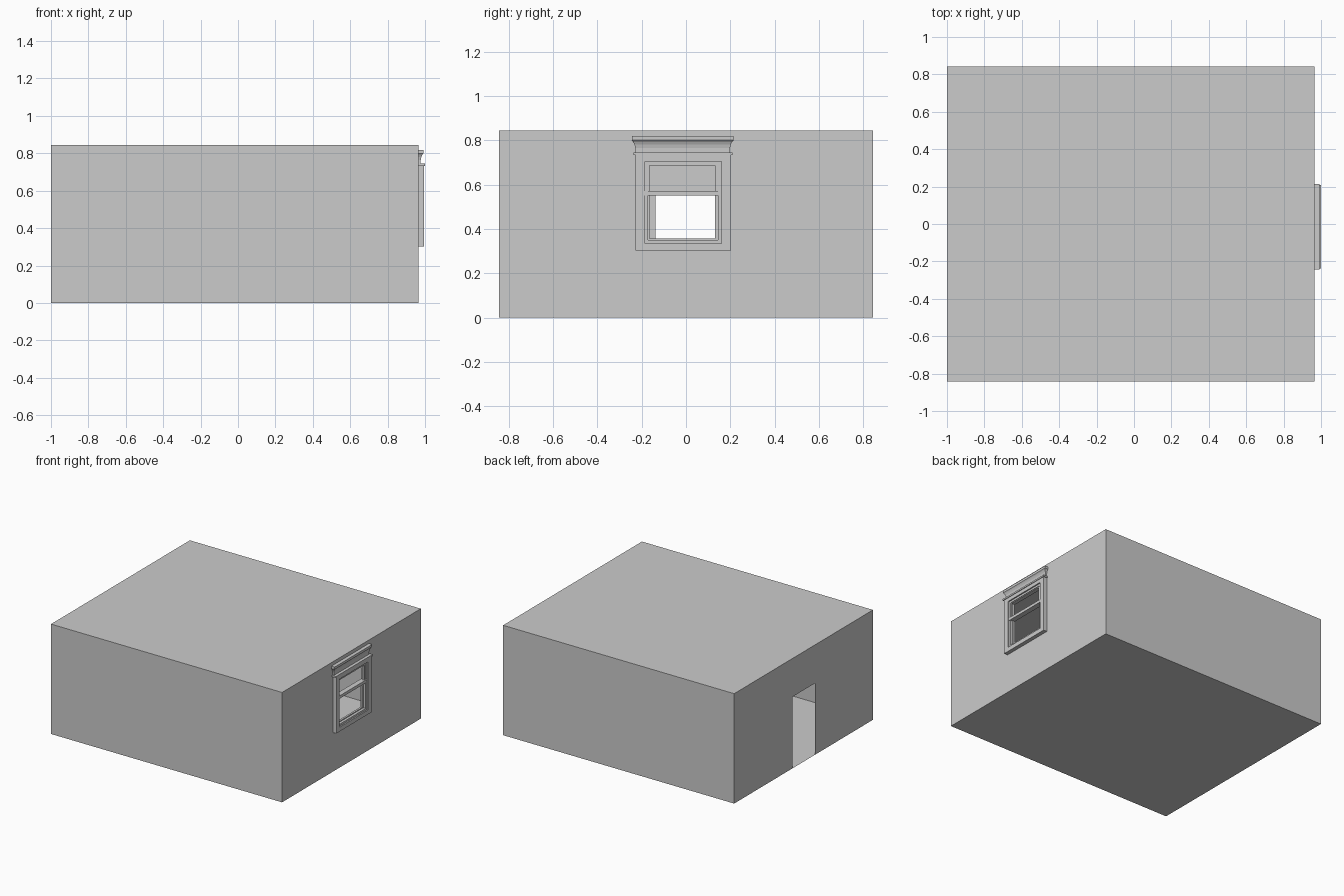
import bpy, bmesh
from mathutils import Vector

if "Cube" in bpy.data.objects:
    bpy.data.objects.remove(bpy.data.objects["Cube"])

X0, X1, Y, H = -1.0, 0.965, 0.843, 0.845   # room extents
CY = -0.015                                # window centre line


def finish(bm, name):
    me = bpy.data.meshes.new(name)
    bm.to_mesh(me)
    bm.free()
    ob = bpy.data.objects.new(name, me)
    bpy.context.collection.objects.link(ob)
    return ob


def box(bm, x0, x1, y0, y1, z0, z1):
    verts = bmesh.ops.create_cube(bm, size=1)["verts"]
    for v in verts:
        v.co = Vector(((x0 + x1) / 2 + v.co.x * (x1 - x0),
                       (y0 + y1) / 2 + v.co.y * (y1 - y0),
                       (z0 + z1) / 2 + v.co.z * (z1 - z0)))


def ring(name, x0, x1, outer, inner):
    """Rectangular frame in the wall plane; rects are (y0, y1, z0, z1)."""
    a, b, c, d = outer
    e, f, g, h = inner
    bm = bmesh.new()
    rings = []
    for x, (p, q, r, s) in ((x0, outer), (x1, outer), (x1, inner), (x0, inner)):
        rings.append([bm.verts.new((x, y, z)) for y, z in ((p, r), (q, r), (q, s), (p, s))])
    for i in range(4):
        m, n = rings[i], rings[(i + 1) % 4]
        for j in range(4):
            k = (j + 1) % 4
            bm.faces.new((m[j], m[k], n[k], n[j]))
    bmesh.ops.recalc_face_normals(bm, faces=bm.faces)
    return finish(bm, name)


# Room: thin hollow shell with a door hole and a window hole
bm = bmesh.new()
centre = Vector((0, 0, H / 2))


def quad(*pts):
    f = bm.faces.new([bm.verts.new(p) for p in pts])
    f.normal_update()
    if f.normal.dot(f.calc_center_median() - centre) < 0:
        f.normal_flip()


def holed_wall(x, y0, y1, z0, z1):
    ys, zs = (-Y, y0, y1, Y), (0, z0, z1, H)
    for i in range(3):
        for j in range(3):
            if (i, j) != (1, 1) and zs[j + 1] > zs[j]:
                quad((x, ys[i], zs[j]), (x, ys[i + 1], zs[j]),
                     (x, ys[i + 1], zs[j + 1]), (x, ys[i], zs[j + 1]))


for z in (0, H):
    quad((X0, -Y, z), (X1, -Y, z), (X1, Y, z), (X0, Y, z))
for y in (-Y, Y):
    quad((X0, y, 0), (X1, y, 0), (X1, y, H), (X0, y, H))
holed_wall(X0, -0.137, 0.137, 0.0, 0.55)
holed_wall(X1, -0.185, 0.16, 0.32, 0.715)
bmesh.ops.remove_doubles(bm, verts=bm.verts, dist=1e-5)
finish(bm, "room_shell")

# Window casing, jamb and the two sashes
ring("window_casing", X1, 0.995, (-0.227, 0.203, 0.302, 0.735), (-0.185, 0.16, 0.335, 0.705))
ring("window_jamb", 0.945, 0.985, (-0.187, 0.162, 0.318, 0.717), (-0.172, 0.145, 0.35, 0.69))
ring("upper_sash", 0.965, 0.98, (-0.172, 0.145, 0.55, 0.69), (-0.165, 0.13, 0.572, 0.685))
ring("lower_sash", 0.95, 0.965, (-0.172, 0.145, 0.35, 0.572), (-0.165, 0.13, 0.357, 0.55))

# Meeting rail across the opening
bm = bmesh.new()
box(bm, 0.95, 0.99, -0.185, 0.155, 0.55, 0.572)
finish(bm, "meeting_rail")

# Thin fillet under the cornice
bm = bmesh.new()
box(bm, X1, 1.0, CY - 0.222, CY + 0.224, 0.733, 0.745)
finish(bm, "cornice_fillet")

# Flared cornice: a loft of widening rectangles
bm = bmesh.new()
profile = [(0.012, 0.745), (0.012, 0.765), (0.015, 0.78), (0.021, 0.793),
           (0.027, 0.8), (0.027, 0.818)]
loops = []
for o, z in profile:
    w = 0.202 + o
    loops.append([bm.verts.new(p) for p in
                  ((X1, CY - w, z), (X1 + o, CY - w, z), (X1 + o, CY + w, z), (X1, CY + w, z))])
for a, b in zip(loops, loops[1:]):
    for j in range(4):
        k = (j + 1) % 4
        bm.faces.new((a[j], a[k], b[k], b[j]))
bm.faces.new(loops[0])
bm.faces.new(loops[-1])
bmesh.ops.recalc_face_normals(bm, faces=bm.faces)
finish(bm, "window_cornice")
